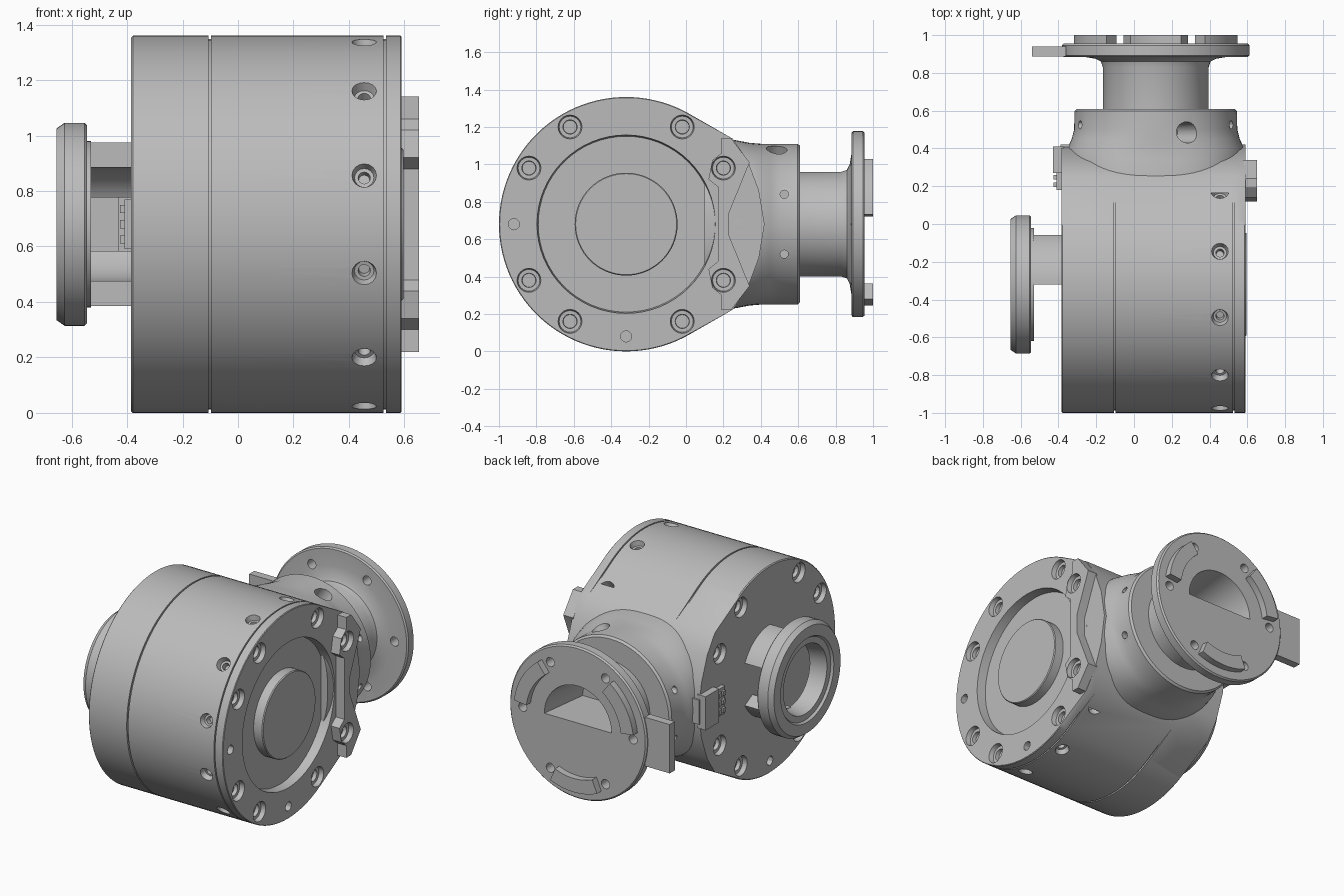
import bpy, bmesh
from math import cos, sin, pi, radians, copysign
from mathutils import Vector, Matrix

if "Cube" in bpy.data.objects:
    bpy.data.objects.remove(bpy.data.objects["Cube"])

grey = bpy.data.materials.new("machined_grey")
grey.use_nodes = True
tone = (0.5, 0.5, 0.5, 1)
grey.diffuse_color = tone
bsdf = grey.node_tree.nodes["Principled BSDF"]
bsdf.inputs["Base Color"].default_value = tone
bsdf.inputs["Roughness"].default_value = 0.6

DRUM = Vector((0, -0.32, 0.68))     # drum axis runs along x
ARM = Vector((0.115, 0, 0.68))      # arm axis runs along y


def place(axis, pos, a, r, c):
    """Point at angle a and radius r around an axis through c."""
    u, v = r * cos(a), r * sin(a)
    return c + (Vector((pos, u, v)) if axis == "x" else Vector((u, pos, v)))


def lathe(axis, c, profile, n=64, closed=False):
    return [[place(axis, p, 2 * pi * i / n, r, c) for i in range(n)] for p, r in profile], closed


def arc(axis, c, p0, p1, r0, r1, a0, a1, n=16):
    rings = []
    for i in range(n + 1):
        a = radians(a0 + (a1 - a0) * i / n)
        rings.append([place(axis, p, a, r, c) for p, r in ((p0, r0), (p1, r0), (p1, r1), (p0, r1))])
    return rings, False


def prism(x0, x1, outline):
    return [[Vector((x, y, z)) for y, z in outline] for x in (x0, x1)], False


def moved(solid, m):
    return [[m @ p for p in ring] for ring in solid[0]], solid[1]


def make(name, solids):
    """One object from lofted rings, capped unless the loft is closed."""
    bm = bmesh.new()
    for rings, closed in solids:
        vs = [[bm.verts.new(p) for p in ring] for ring in rings]
        pairs = list(zip(vs, vs[1:])) + ([(vs[-1], vs[0])] if closed else [])
        for a, b in pairs:
            for i in range(len(a)):
                j = (i + 1) % len(a)
                bm.faces.new((a[i], a[j], b[j], b[i]))
        if not closed:
            bm.faces.new(vs[0])
            bm.faces.new(vs[-1])
    bmesh.ops.recalc_face_normals(bm, faces=bm.faces)
    mesh = bpy.data.meshes.new(name)
    bm.to_mesh(mesh)
    bm.free()
    mesh.materials.append(grey)
    ob = bpy.data.objects.new(name, mesh)
    bpy.context.collection.objects.link(ob)
    return ob


def cut(ob, solids):
    cutter = make("cutter", solids)
    cutter.hide_render = True
    mod = ob.modifiers.new("cut", "BOOLEAN")
    mod.operation, mod.solver, mod.object = "DIFFERENCE", "EXACT", cutter
    bpy.context.view_layer.update()
    baked = bpy.data.meshes.new_from_object(ob.evaluated_get(bpy.context.evaluated_depsgraph_get()))
    ob.modifiers.clear()
    ob.data = baked
    bpy.data.objects.remove(cutter)


def countersink(x, side, y, z):
    """Conical seat and hex socket sunk into a face at x."""
    c = Vector((0, y, z))
    seat = lathe("x", c, [(x + side * 0.01, 0.066), (x - side * 0.03, 0.058), (x - side * 0.031, 0.038),
                          (x - side * 0.055, 0.036)], 24)
    return seat


# Drum body: round front, straight tangents running into a blunt tail
def hull(x, r):
    pts = [place("x", x, radians(60 + 240 * i / 72), r, DRUM) for i in range(73)]
    half = [(0.25, 0.457), (0.33, 0.34), (0.39, 0.18)]
    tail = [(y, -z) for y, z in half] + [(0.42, 0)] + half[::-1]
    return pts + [Vector((x, y, 0.68 + z)) for y, z in tail]


R, G = 0.68, 0.668
steps = [(-0.385, 0.674), (-0.379, R), (-0.107, R), (-0.107, G), (-0.097, G), (-0.097, R),
         (0.525, R), (0.525, G), (0.533, G), (0.533, R), (0.586, R), (0.59, 0.676)]
drum = make("drum_body", [([hull(x, r) for x, r in steps], False)])

holes = [lathe("x", DRUM, [(0.53, 0.47), (0.6, 0.478)])]
for side, x in ((1, 0.59), (-1, -0.385)):
    for deg in (30, 60, 120, 150, 210, 240, 300, 330):
        if side < 0 or deg not in (30, 330):
            p = place("x", x, radians(deg), 0.6, DRUM)
            holes.append(countersink(x, side, p.y, p.z))
    for deg in (0, 180, 270):
        p = place("x", 0, radians(deg), 0.6, DRUM)
        holes.append(lathe("x", p, [(x - side * 0.05, 0.03), (x + side * 0.01, 0.03)], 12))
cut(drum, holes)

# Radial screw holes around the drum rim
pit = lathe("x", Vector(), [(0.61, 0.02), (0.645, 0.022), (0.646, 0.035), (0.7, 0.05)], 16)
radial = []
for deg in range(45, 316, 30):
    m = Matrix.Translation(DRUM + Vector((0.455, 0, 0))) @ Matrix.Rotation(radians(deg), 4, "X")
    radial.append(moved(pit, m @ Matrix.Rotation(pi / 2, 4, "Z")))
cut(drum, radial)

make("drum_hub", [lathe("x", DRUM, [(0.5, 0.275), (0.59, 0.275), (0.596, 0.27)])])

# Side bracket with two screw lugs
half = [(0.19, 0.46), (0.24, 0.46), (0.34, 0.33), (0.23, 0.06)]
inner = [(0.17, 0.03), (0.17, 0.2), (0.12, 0.24), (0.14, 0.34), (0.19, 0.38)]
top = half + inner
outline = half + [(y, -z) for y, z in half[::-1]] + [(y, -z) for y, z in inner[::-1]] + inner
bracket = make("side_bracket", [prism(0.58, 0.652, [(y, 0.68 + z) for y, z in outline])])
cut(bracket, [countersink(0.652, 1, 0.2, 0.68 + s * 0.3) for s in (-1, 1)])

# Connector clip on the other side
def box(x0, x1, y0, y1, z0, z1):
    return prism(x0, x1, [(y0, z0), (y1, z0), (y1, z1), (y0, z1)])


make("connector_clip", [box(-0.43, -0.37, 0.27, 0.41, 0.57, 0.79),
                        box(-0.41, -0.37, 0.18, 0.28, 0.59, 0.77),
                        box(-0.39, 0.1, 0.36, 0.42, 0.6, 0.76)])
make("connector_pins", [box(-0.425, -0.4, y, y + 0.025, z, z + 0.03)
                        for y in (0.195, 0.235) for z in (0.61, 0.665, 0.72)])

# Small output flange held by two curved posts
make("output_flange", [lathe("x", DRUM, [
    (-0.53, 0.3), (-0.545, 0.3), (-0.545, 0.358), (-0.553, 0.366), (-0.625, 0.366), (-0.655, 0.345),
    (-0.655, 0.275), (-0.64, 0.265), (-0.64, 0.225), (-0.53, 0.205)], closed=True)])
make("output_posts", [arc("x", DRUM, -0.54, -0.38, 0.205, 0.295, a, a + 62) for a in (28, 270)])

# Arm housing: flares sideways where it meets the drum
def oval(y, rx, rz, e):
    ring = []
    for i in range(72):
        a = 2 * pi * i / 72
        c, s = cos(a), sin(a)
        ring.append(ARM + Vector((rx * copysign(abs(c) ** e, c), y, rz * copysign(abs(s) ** e, s))))
    return ring


sections = [(0.1, 0.465, 0.45, 0.8), (0.26, 0.475, 0.45, 0.8), (0.34, 0.475, 0.435, 0.82),
            (0.4, 0.468, 0.43, 0.87), (0.45, 0.445, 0.43, 0.94), (0.5, 0.432, 0.43, 1),
            (0.597, 0.43, 0.43, 1), (0.61, 0.418, 0.418, 1)]
housing = make("arm_housing", [([oval(*s) for s in sections], False)])
ports = [lathe("x", Vector((0, 0.525, 0.68 + s * 0.16)), [(-0.5, 0.022), (-0.22, 0.022)], 12) for s in (-1, 1)]
ports += [lathe("x", Vector((0, 0.525, 0.68 + s * 0.16)), [(0.46, 0.022), (0.7, 0.022)], 12) for s in (-1, 1)]
window = lathe("x", Vector(), [(0.33, 0.05), (0.6, 0.06)], 24)
ports.append(moved(window, Matrix.Translation((-0.0, 0.485, 0.68))
                   @ Matrix.Rotation(radians(125), 4, "Y") @ Matrix.Rotation(pi, 4, "Y")))
cut(housing, ports)

# Arm neck and mounting flange with a half-round bore
mount = make("mounting_flange", [lathe("y", ARM, [
    (0.58, 0.28), (0.83, 0.28), (0.86, 0.29), (0.875, 0.32), (0.885, 0.38), (0.885, 0.488),
    (0.893, 0.497), (0.945, 0.497), (0.955, 0.488)], 80)])
bore = []
for y, r in ((0.62, 0.2), (0.97, 0.245)):
    bore.append([place("y", y, pi * i / 32, r, ARM) for i in range(33)])
bolts = [lathe("y", place("y", 0, radians(60 * i), 0.4, ARM), [(0.8, 0.03), (1, 0.03)], 16) for i in range(6)]
cut(mount, [(bore, False)] + bolts)

make("flange_keys", [arc("y", ARM, 0.95, 1.0, 0.345, 0.435, a - 23, a + 23) for a in (30, 150, 270)])
make("flange_tab", [box(-0.54, -0.36, 0.887, 0.94, 0.52, 0.84)])

# Smooth round surfaces, keep hard edges
for ob in bpy.context.view_layer.objects:
    ob.select_set(ob.type == "MESH" and grey.name in ob.data.materials)
bpy.context.view_layer.objects.active = drum
bpy.ops.object.shade_smooth_by_angle(angle=radians(30))
